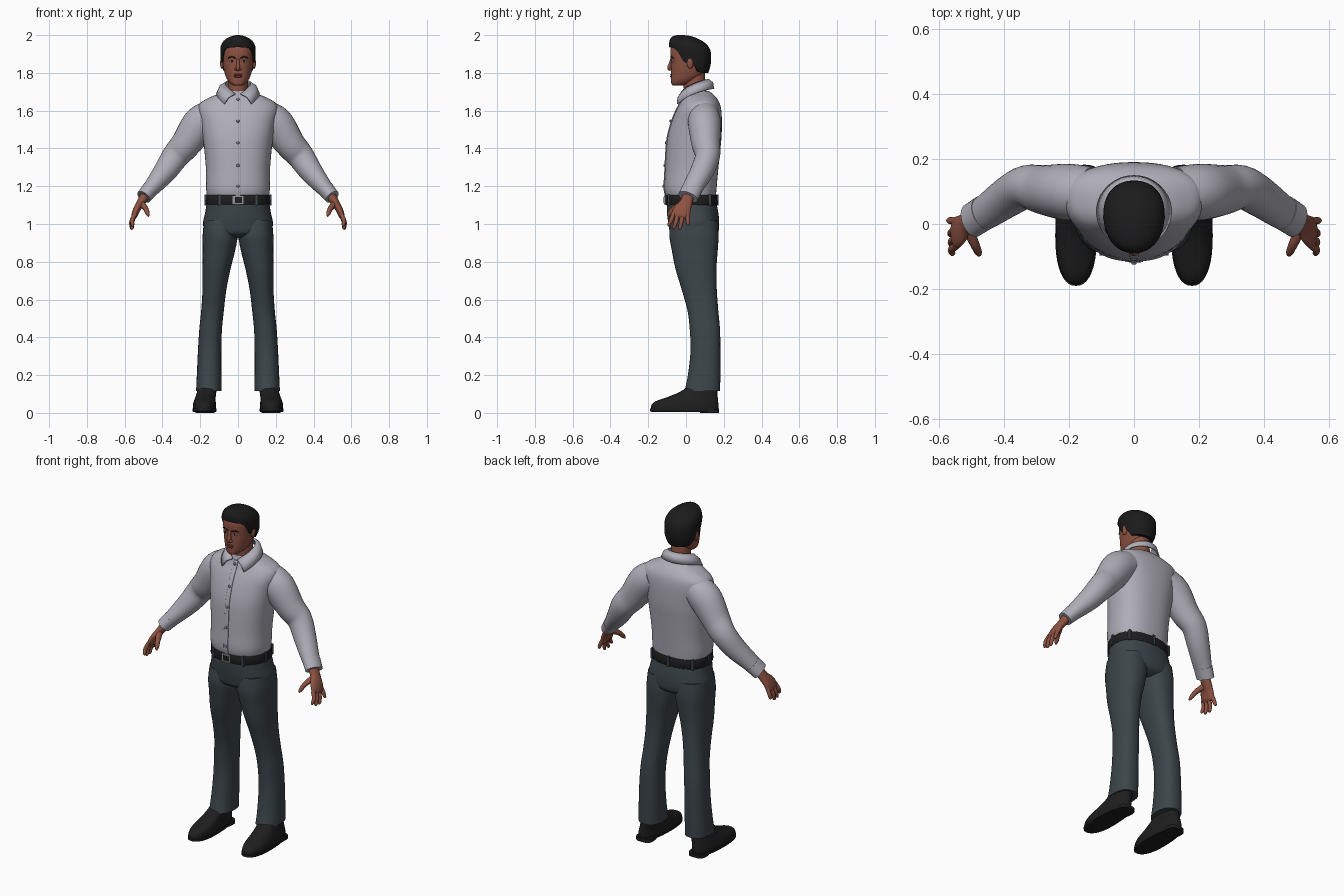
import bpy, bmesh
from math import sin, cos, pi, radians, copysign
from mathutils import Vector, Matrix

if "Cube" in bpy.data.objects:
    bpy.data.objects.remove(bpy.data.objects["Cube"])


def material(name, r, g, b):
    m = bpy.data.materials.new(name)
    m.use_nodes = True
    m.diffuse_color = (r, g, b, 1)
    bsdf = m.node_tree.nodes["Principled BSDF"]
    bsdf.inputs["Base Color"].default_value = (r, g, b, 1)
    bsdf.inputs["Roughness"].default_value = .8
    return m


SHIRT = material("pale grey shirt", .43, .42, .48)
TROUSERS = material("slate trousers", .045, .06, .068)
SKIN = material("brown skin", .27, .085, .055)
LIPS = material("dark lips", .17, .05, .04)
HAIR = material("black hair", .011, .011, .011)
LEATHER = material("black leather", .013, .013, .013)
METAL = material("buckle metal", .3, .3, .3)
EYE = material("eye white", .5, .45, .42)
BUTTON = material("grey button", .2, .2, .23)


def finish(name, bm, mat, angle=50):
    bmesh.ops.recalc_face_normals(bm, faces=bm.faces[:])
    me = bpy.data.meshes.new(name)
    bm.to_mesh(me)
    bm.free()
    me.materials.append(mat)
    me.shade_smooth()
    me.set_sharp_from_angle(angle=radians(angle))
    ob = bpy.data.objects.new(name, me)
    bpy.context.collection.objects.link(ob)
    return ob


def skin_rings(name, rings, mat, closed=True):
    """Join rings of points with quads; closed rings get end caps."""
    bm = bmesh.new()
    vs = [[bm.verts.new(p) for p in ring] for ring in rings]
    n = len(vs[0])
    for a, b in zip(vs, vs[1:]):
        for i in range(n if closed else n - 1):
            j = (i + 1) % n
            bm.faces.new((a[i], a[j], b[j], b[i]))
    if closed:
        bm.faces.new(vs[0])
        bm.faces.new(vs[-1])
    return finish(name, bm, mat)


def spline(rows, k=5):
    """Catmull-Rom interpolation of number tuples."""
    out = []
    for i in range(len(rows) - 1):
        p = [rows[max(0, min(len(rows) - 1, i + d))] for d in (-1, 0, 1, 2)]
        for s in range(k):
            t = s / k
            out.append(tuple(
                b + .5 * t * (c - a + t * (2*a - 5*b + 4*c - d + t * (3*(b - c) + d - a)))
                for a, b, c, d in zip(*p)))
    return out + [tuple(rows[-1])]


def section(z, w, front, back, cx=0, theta=0, power=2.0, mid=.55):
    c, s = cos(theta), sin(theta)
    m = front + mid * (back - front)
    x = w * copysign(abs(c) ** (2 / power), c)
    y = ((m - front) if s < 0 else (back - m)) * copysign(abs(s) ** (2 / power), s)
    return Vector((cx + x, m + y, z))


def loft(name, rows, mat, side=1, k=5, n=40, **kw):
    """Rows are height, half width, front y, back y and optional centre x."""
    rows = [tuple(r) + (0,) * (5 - len(r)) for r in rows]
    rings = [[section(z, w, f, b, side * cx, 2 * pi * i / n, **kw) for i in range(n)]
             for z, w, f, b, cx in (spline(rows, k) if k > 1 else rows)]
    return skin_rings(name, rings, mat)


def tube(name, rows, mat, side=1, k=5, n=24):
    """Rows are x, y, z, radius along y, radius across."""
    pts = spline(rows, k)
    rings = []
    for i, (x, y, z, ru, rv) in enumerate(pts):
        t = Vector(pts[min(i + 1, len(pts) - 1)][:3]) - Vector(pts[max(i - 1, 0)][:3])
        t.normalize()
        u = Vector((0, 1, 0))
        u = (u - t * u.dot(t)).normalized()
        v = t.cross(u)
        ring = []
        for j in range(n):
            a = 2 * pi * j / n
            p = Vector((x, y, z)) + u * ru * cos(a) + v * rv * sin(a)
            ring.append((side * p.x, p.y, p.z))
        rings.append(ring)
    return skin_rings(name, rings, mat)


def ball(name, loc, size, mat):
    bm = bmesh.new()
    bmesh.ops.create_uvsphere(bm, u_segments=16, v_segments=10, radius=1,
                              matrix=Matrix.LocRotScale(Vector(loc), None, Vector(size)))
    return finish(name, bm, mat)


def box(name, loc, size, mat):
    bm = bmesh.new()
    bmesh.ops.create_cube(bm, size=1, matrix=Matrix.LocRotScale(Vector(loc), None, Vector(size)))
    return finish(name, bm, mat, 30)


# Shirt body, placket and buttons
torso = [(1.145, .163, -.106, .158), (1.19, .169, -.115, .162), (1.28, .169, -.111, .17),
         (1.38, .177, -.106, .18), (1.46, .187, -.098, .188), (1.54, .2, -.077, .19),
         (1.6, .213, -.053, .187), (1.64, .2, -.032, .178), (1.67, .15, -.02, .16),
         (1.69, .1, -.014, .14), (1.705, .07, -.01, .12)]
loft("shirt_body", torso, SHIRT, n=56, power=2.35)
front = [r for r in spline(torso) if r[0] < 1.68]
loft("shirt_placket", [(z, .014, f - .004, f + .02) for z, w, f, b in front], SHIRT, k=1, power=6)
for z in (1.66, 1.545, 1.43, 1.31, 1.2):
    y = min(front, key=lambda r: abs(r[0] - z))[2]
    ball("shirt_button", (0, y - .005, z), (.008, .005, .008), BUTTON)

# Folded collar with pointed front corners
inner, middle, outer = [], [], []
for i in range(49):
    s = i / 24 - 1
    a, b = s * radians(168), s * radians(140)
    p = Vector((.066 * sin(a), .045 + .073 * cos(a), 1.765 - .077 * s * s))
    q = Vector((.112 * sin(b), .038 + .108 * cos(b), 1.715 - .08 * abs(s) ** 2.4))
    inner.append(p)
    outer.append(q)
    middle.append((p + q) / 2 + Vector((.008 * sin(b), .008 * cos(b), .008)))
collar = skin_rings("shirt_collar", [inner, middle, outer], SHIRT, closed=False)
thick = collar.modifiers.new("thickness", "SOLIDIFY")
thick.thickness = .008
thick.offset = 0

# Belt, buckle and loops
loft("belt", [(1.1, .168, -.108, .164), (1.105, .171, -.111, .167),
              (1.148, .168, -.111, .164), (1.153, .165, -.108, .161)], LEATHER, k=1, power=2.35)
box("buckle_frame", (0, -.113, 1.127), (.056, .008, .046), METAL)
box("buckle_inset", (.003, -.116, 1.127), (.038, .006, .03), LEATHER)
for deg in (-122, -58, -5, 40, 90, 140, 185):
    p = section(1.127, .17, -.11, .166, theta=radians(deg), power=2.35)
    box("belt_loop", p, (.014, .014, .06), TROUSERS)

# Trouser seat
loft("trouser_seat", [(1.13, .162, -.103, .157), (1.06, .174, -.1, .171), (1, .185, -.093, .176),
                      (.95, .165, -.08, .168), (.925, .09, -.03, .13)], TROUSERS, power=2.3)

for side, tag in ((1, "left_"), (-1, "right_")):
    # Trouser leg
    loft(tag + "trouser_leg",
         [(1.02, .09, -.08, .165, .09), (.94, .093, -.088, .172, .094), (.86, .086, -.075, .168, .101),
          (.76, .074, -.055, .161, .114), (.65, .063, -.022, .163, .125), (.54, .06, .008, .171, .135),
          (.44, .06, .02, .18, .145), (.33, .062, .024, .182, .15), (.2, .065, .01, .182, .153),
          (.115, .068, -.008, .18, .154)], TROUSERS, side, power=2.3)

    # Shoe upper, sole and heel
    loft(tag + "shoe_upper",
         [(.014, .06, -.185, .17, .178), (.04, .061, -.184, .172, .178), (.062, .058, -.16, .17, .176),
          (.083, .054, -.1, .168, .172), (.11, .051, -.035, .166, .166), (.14, .05, .01, .164, .16)],
         LEATHER, side, power=2.3, mid=.42)
    loft(tag + "shoe_sole", [(.006, .061, -.182, .172, .178), (.01, .064, -.19, .175, .178),
                             (.022, .064, -.19, .175, .178)], LEATHER, side, k=1, power=2.3, mid=.42)
    loft(tag + "shoe_heel", [(0, .05, .075, .174, .175), (.02, .05, .075, .174, .175)],
         LEATHER, side, k=1, power=3)

    # Sleeve and cuff
    tube(tag + "sleeve",
         [(.13, .095, 1.575, .08, .085), (.2, .098, 1.53, .087, .094), (.275, .105, 1.425, .076, .08),
          (.33, .114, 1.36, .066, .072), (.385, .085, 1.28, .062, .062), (.45, .04, 1.2, .055, .047),
          (.49, .015, 1.153, .05, .037)], SHIRT, side, n=32)
    tube(tag + "cuff", [(.462, .034, 1.187, .055, .045), (.499, .01, 1.143, .054, .04)],
         SHIRT, side, k=1, n=32)

    # Hand: palm, four fingers and thumb
    tube(tag + "palm",
         [(.487, .015, 1.155, .03, .027), (.515, 0, 1.112, .034, .022), (.537, -.02, 1.075, .047, .019),
          (.548, -.03, 1.045, .047, .016), (.55, -.033, 1.03, .036, .008)], SKIN, side)
    for finger, base, tip, low in (("index", -.066, -.09, .987), ("middle", -.042, -.063, .972),
                                   ("ring", -.017, -.032, .97), ("little", .008, .011, .993)):
        x = .562 + .1 * (tip + .05)
        half = (base + tip) / 2
        tube(tag + finger + "_finger",
             [(.545, base, 1.055, .012, .012), (.56, half, (1.055 + low) / 2, .0115, .0115),
              (x, tip, low + .008, .009, .009), (x, tip, low, .003, .003)], SKIN, side, k=4, n=12)
    tube(tag + "thumb",
         [(.51, -.018, 1.105, .018, .018), (.49, -.06, 1.083, .015, .014),
          (.478, -.087, 1.055, .012, .011), (.474, -.096, 1.04, .004, .004)], SKIN, side, k=4, n=14)

    # Ear, eye and brow
    ball(tag + "ear", (side * .085, .022, 1.852), (.01, .017, .03), SKIN)
    ball(tag + "eye", (side * .031, -.071, 1.862), (.013, .006, .006), EYE)
    ball(tag + "iris", (side * .031, -.0755, 1.862), (.0055, .003, .0055), HAIR)
    tube(tag + "brow", [(.013, -.08, 1.877, .003, .003), (.032, -.077, 1.885, .004, .004),
                        (.054, -.066, 1.878, .002, .002)], HAIR, side, n=10)
    ball(tag + "nostril_wing", (side * .011, -.084, 1.82), (.008, .009, .007), SKIN)

# Neck and head
loft("neck", [(1.65, .058, -.008, .11), (1.72, .054, -.012, .105), (1.8, .054, -.015, .1)], SKIN)
loft("head", [(1.733, .022, -.07, -.02), (1.742, .04, -.077, .015), (1.762, .056, -.079, .055),
              (1.79, .068, -.079, .09), (1.825, .077, -.079, .11), (1.86, .082, -.079, .12),
              (1.9, .084, -.083, .122), (1.935, .08, -.079, .108), (1.96, .062, -.062, .075),
              (1.975, .03, -.04, .03)], SKIN, power=2.3)
tube("nose", [(0, -.074, 1.875, .008, .008), (0, -.082, 1.85, .009, .009),
              (0, -.088, 1.827, .011, .011), (0, -.083, 1.813, .006, .008)], SKIN, n=14)
ball("upper_lip", (0, -.077, 1.79), (.025, .007, .005), LIPS)
ball("lower_lip", (0, -.077, 1.781), (.021, .008, .006), LIPS)

# Hair shell whose lower edge follows the hairline
shape = spline([(1.79, .068, -.06, .114), (1.84, .088, -.066, .13), (1.9, .093, -.084, .133),
                (1.935, .093, -.089, .122), (1.965, .08, -.088, .093), (1.985, .056, -.08, .055),
                (1.996, .028, -.064, .02), (2, .008, -.045, -.015)])


def shape_at(z):
    for a, b in zip(shape, shape[1:]):
        if z <= b[0]:
            t = (z - a[0]) / (b[0] - a[0])
            return [p + t * (q - p) for p, q in zip(a, b)]
    return shape[-1]


def hairline(f):
    stops = [(-1, 1.8), (-.25, 1.805), (.1, 1.862), (.42, 1.85), (.62, 1.915), (.78, 1.932), (1, 1.936)]
    for (a, za), (b, zb) in zip(stops, stops[1:]):
        if f <= b:
            return za + (zb - za) * (f - a) / (b - a)
    return stops[-1][1]


rings = []
for step in range(-1, 17):
    t = 1 - (1 - max(step, 0) / 16) ** 2
    ring = []
    for i in range(64):
        theta = 2 * pi * i / 64
        low = hairline(-sin(theta))
        p = section(*shape_at(low + t * (2 - low)), theta=theta, power=2.2)
        if step < 0:
            p = Vector((p.x * .82, .02 + (p.y - .02) * .82, p.z))
        ring.append(p)
    rings.append(ring)
skin_rings("hair", rings, HAIR)
